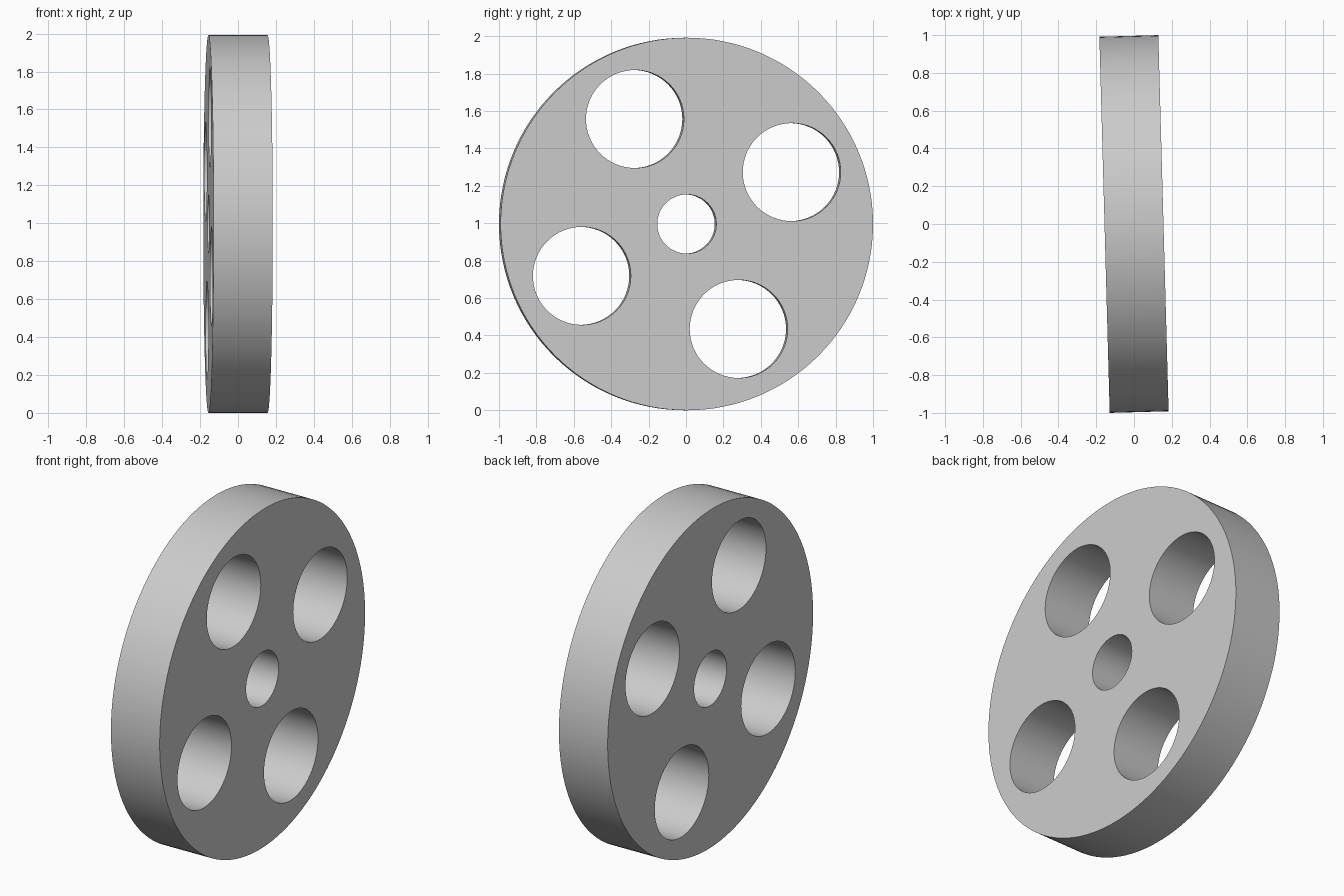
import bpy
from math import cos, sin, radians, pi
from mathutils import Matrix

cube = bpy.data.objects.get("Cube")
if cube:
    bpy.data.objects.remove(cube, do_unlink=True)

RADIUS, WIDTH = 0.996, 0.312
HOLE_RADIUS, HOLE_RING, HOLE_ANGLE = 0.262, 0.626, radians(26.3)
BORE_RADIUS = 0.158

grey = bpy.data.materials.new("light grey")
grey.use_nodes = True
grey.diffuse_color = (0.6, 0.6, 0.6, 1)
grey.node_tree.nodes["Principled BSDF"].inputs["Base Color"].default_value = (0.6, 0.6, 0.6, 1)


def x_cylinder(name, radius, width, y=0, z=0, sides=64):
    """Cylinder whose axis runs along x."""
    bpy.ops.mesh.primitive_cylinder_add(vertices=sides, radius=radius, depth=width)
    obj = bpy.context.object
    obj.name = name
    obj.data.transform(Matrix.Translation((0, y, z)) @ Matrix.Rotation(pi / 2, 4, "Y"))
    obj.data.materials.append(grey)
    return obj


# Solid wheel disc
wheel = x_cylinder("wheel_disc", RADIUS, WIDTH, sides=128)

# Central bore and four evenly spaced round holes
cutters = [x_cylinder("bore_cutter", BORE_RADIUS, WIDTH * 2)]
for i in range(4):
    a = HOLE_ANGLE + i * pi / 2
    cutters.append(x_cylinder("hole_cutter", HOLE_RADIUS, WIDTH * 2,
                              HOLE_RING * cos(a), HOLE_RING * sin(a)))

bpy.context.view_layer.objects.active = wheel
for cutter in cutters:
    cut = wheel.modifiers.new("cut", "BOOLEAN")
    cut.operation = "DIFFERENCE"
    cut.solver = "EXACT"
    cut.object = cutter
    bpy.ops.object.modifier_apply(modifier=cut.name)
    bpy.data.objects.remove(cutter, do_unlink=True)

# Smooth rim and bores with crisp edges, then stand it up slightly turned
bpy.ops.object.select_all(action="DESELECT")
wheel.select_set(True)
bpy.ops.object.shade_smooth_by_angle(angle=radians(30))
wheel.rotation_euler.z = radians(1.57)
wheel.location.z = RADIUS
